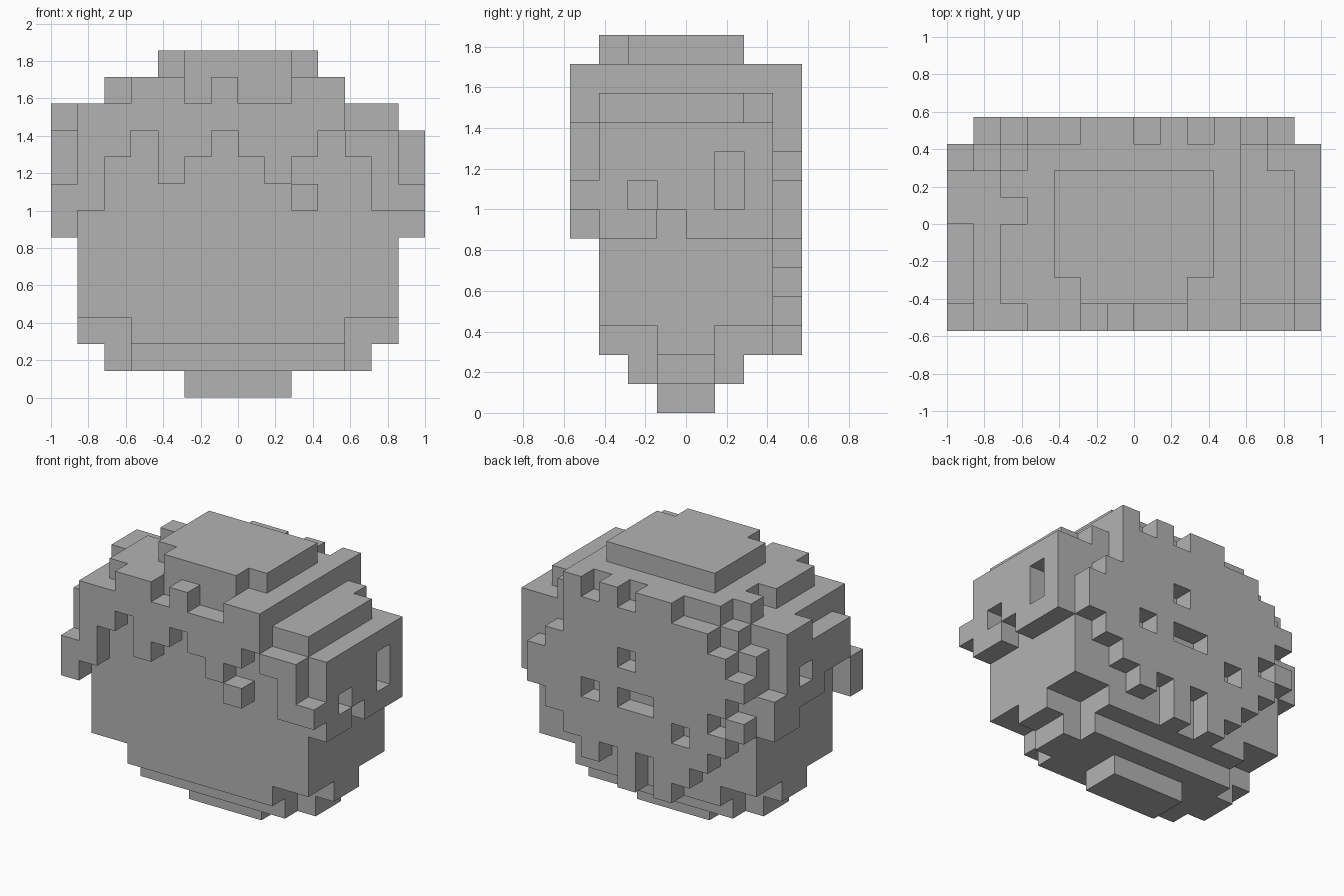
import bpy
import bmesh
from itertools import product
from mathutils import Vector

U = 1 / 7                      # edge of one block
ORIGIN = Vector((-7, -4, 0))   # grid corner, in blocks

if "Cube" in bpy.data.objects:
    bpy.data.objects.remove(bpy.data.objects["Cube"])

grey = bpy.data.materials.new("plain_grey")
grey.use_nodes = True
grey.diffuse_color = (0.45, 0.45, 0.45, 1)
grey.node_tree.nodes["Principled BSDF"].inputs["Base Color"].default_value = grey.diffuse_color


def box(x, y, z):
    """Blocks in half-open ranges along each axis."""
    return set(product(range(*x), range(*y), range(*z)))


def cell(x, y, z):
    return box((x, x + 1), (y, y + 1), (z, z + 1))


# neck, stepped chin and skull
neck = box((5, 9), (3, 5), (0, 1))
head = box((3, 11), (2, 6), (1, 2)) | box((2, 12), (3, 5), (1, 2))
head |= box((3, 11), (1, 7), (2, 3)) | box((1, 13), (3, 5), (2, 3))
head |= box((1, 13), (1, 7), (3, 10))

# crown of hair in steps
crown = box((1, 13), (1, 6), (10, 11)) | box((2, 12), (6, 7), (10, 11))
crown |= box((3, 11), (1, 7), (11, 12))
for y in (1, 2, 3, 5):
    crown |= cell(2, y, 11)
crown |= box((4, 10), (2, 6), (12, 13)) | box((5, 9), (1, 2), (12, 13))

# fringe: lower edge of each column from the left of the front
fringe = set()
for x, low in enumerate((7, 9, 10, 8, 9, 10, 9, 8, 9, 10, 9, 7), start=1):
    fringe |= box((x, x + 1), (0, 1), (low, 11 if x < 11 else 10))
for x in (3, 4, 6, 9, 10):
    fringe |= cell(x, 0, 11)
fringe |= cell(9, 0, 7) | cell(13, 0, 7) | box((0, 1), (0, 1), (6, 8))

# side hair on +x, with two openings
left_hair = box((13, 14), (1, 7), (6, 10))
left_hair -= cell(13, 3, 6) | cell(13, 2, 7) | box((13, 14), (5, 6), (7, 9))

# side hair on -x, as low and high edge for each row
right_hair = set()
for y, (low, high) in enumerate(((8, 10), (8, 10), (7, 10), (7, 11), (6, 11), (6, 8)), start=1):
    right_hair |= box((0, 1), (y, y + 1), (low, high))
right_hair -= cell(0, 4, 8)

# back hair: low and high edge for each column, then gaps
back_hair = cell(1, 7, 6) | cell(1, 7, 8)
spans = ((5, 10), (4, 11), (3, 11), (2, 12), (4, 12), (2, 11),
         (4, 12), (3, 11), (4, 12), (5, 9), (6, 8))
for x, (low, high) in enumerate(spans, start=2):
    back_hair |= box((x, x + 1), (7, 8), (low, high))
for x, z in ((7, 8), (9, 6), (6, 6), (7, 6), (4, 5), (2, 6)):
    back_hair -= cell(x, 7, z)

parts = {"neck": neck, "head": head, "hair_crown": crown, "hair_fringe": fringe,
         "left_side_hair": left_hair, "right_side_hair": right_hair, "back_hair": back_hair}
solid = set().union(*parts.values())


def build(name, blocks):
    """Skin the blocks with only their exposed faces."""
    bm = bmesh.new()
    for block in blocks:
        for axis, step in product(range(3), (-1, 1)):
            beside = list(block)
            beside[axis] += step
            if tuple(beside) in solid:
                continue
            n, u, v = (Vector([float(i == (axis + s) % 3) for i in range(3)]) for s in range(3))
            base = Vector(block) + ORIGIN + (n if step > 0 else Vector())
            loop = [base, base + u, base + u + v, base + v]
            if step < 0:
                loop.reverse()
            bm.faces.new([bm.verts.new(p * U) for p in loop])
    bmesh.ops.remove_doubles(bm, verts=bm.verts, dist=U / 100)
    mesh = bpy.data.meshes.new(name)
    bm.to_mesh(mesh)
    bm.free()
    mesh.materials.append(grey)
    bpy.context.collection.objects.link(bpy.data.objects.new(name, mesh))


for part, blocks in parts.items():
    build(part, blocks)
